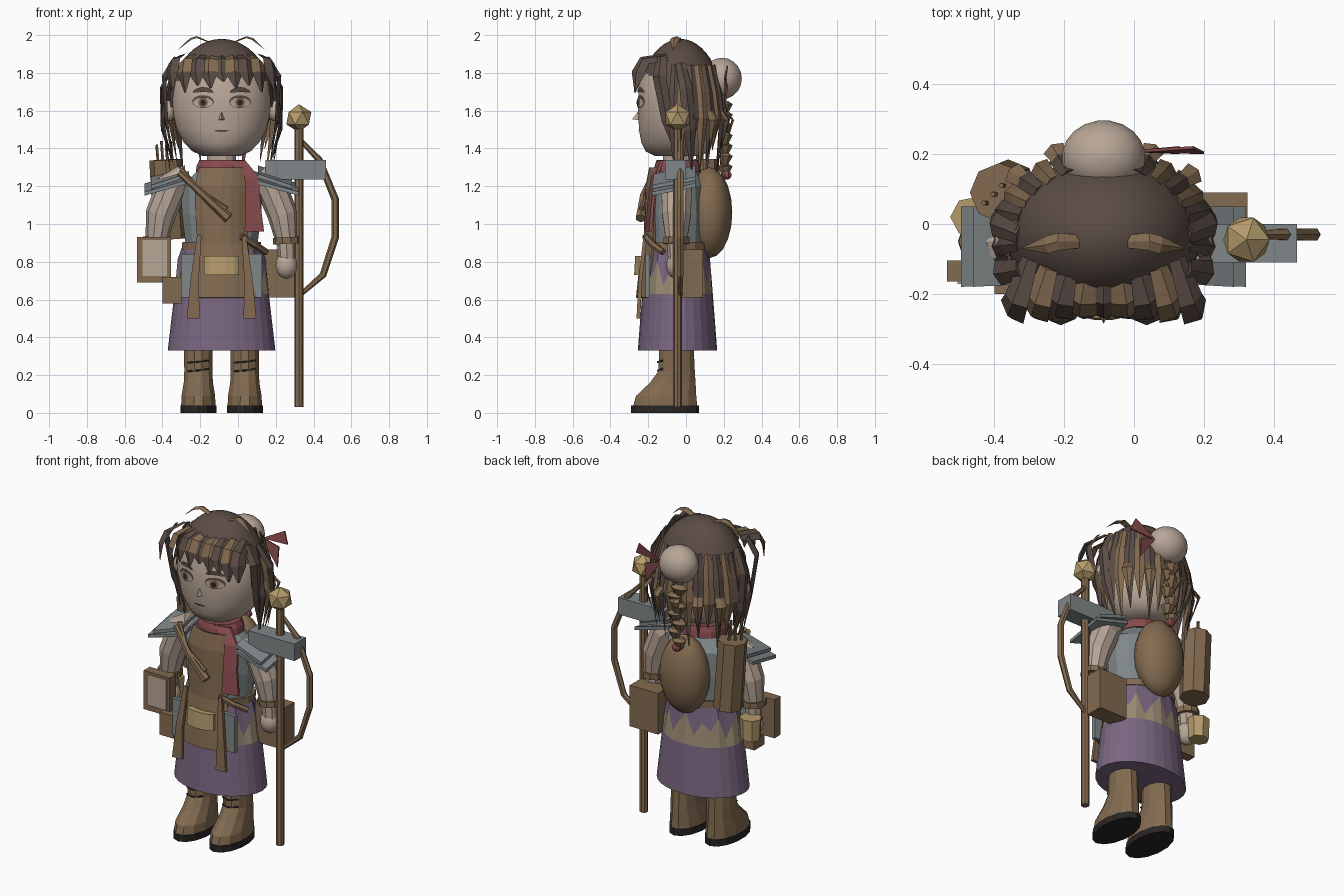
import bpy, bmesh, math
from mathutils import Vector, Matrix

if "Cube" in bpy.data.objects:
    bpy.data.objects.remove(bpy.data.objects["Cube"])

CX, CY = -0.087, -0.045          # body axis
def material(name, c):
    m = bpy.data.materials.new(name)
    m.diffuse_color = (*c, 1)
    m.use_nodes = True
    m.node_tree.nodes["Principled BSDF"].inputs["Base Color"].default_value = m.diffuse_color
    return m
SKIN = material("skin", (0.48, 0.38, 0.31))
HAIR = material("dark_hair", (0.105, 0.073, 0.060))
LEATHER = material("leather", (0.225, 0.145, 0.080))
GOLD = material("gold", (0.46, 0.33, 0.15))
METAL = material("grey_metal", (0.215, 0.245, 0.25))
PURPLE = material("purple_cloth", (0.195, 0.135, 0.220))
RED = material("red_cloth", (0.25, 0.072, 0.076))
BLACK = material("black", (0.022, 0.018, 0.018))
CREAM = material("cream_cloth", (0.32, 0.255, 0.17))

def build(name, verts, faces, mat, smooth=False, mat2=None, rule=None):
    me = bpy.data.meshes.new(name)
    me.from_pydata([tuple(v) for v in verts], [], faces)
    bm = bmesh.new(); bm.from_mesh(me)
    bmesh.ops.recalc_face_normals(bm, faces=bm.faces)
    bm.to_mesh(me); bm.free()
    me.materials.append(mat)
    if mat2:
        me.materials.append(mat2)
    for p in me.polygons:
        p.use_smooth = smooth
        if rule and rule(p.center):
            p.material_index = 1
    ob = bpy.data.objects.new(name, me)
    bpy.context.collection.objects.link(ob)
    return ob

def skin_rings(name, rings, mat, **kw):
    n = len(rings[0])
    verts = [v for r in rings for v in r]
    faces = [(i*n+j, i*n+(j+1) % n, (i+1)*n+(j+1) % n, (i+1)*n+j)
             for i in range(len(rings)-1) for j in range(n)]
    faces += [tuple(range(n)), tuple(range(len(verts)-n, len(verts)))]
    return build(name, verts, faces, mat, **kw)

def loft(name, rows, n, mat, **kw):
    """rows: (cx, cy, z, rx, ry)"""
    return skin_rings(name, [[(x+a*math.cos(2*math.pi*(j+.5)/n), y+b*math.sin(2*math.pi*(j+.5)/n), z)
                              for j in range(n)] for x, y, z, a, b in rows], mat, **kw)

def tube(name, pts, radii, mat, n=6, **kw):
    pts = [Vector(p) for p in pts]
    if not isinstance(radii, (list, tuple)):
        radii = [radii]*len(pts)
    rings = []
    for i, p in enumerate(pts):
        t = (pts[min(i+1, len(pts)-1)]-pts[max(i-1, 0)]).normalized()
        s = t.cross(Vector((0, 1, 0))).normalized()
        u = s.cross(t)
        rings.append([p+radii[i]*(s*math.cos(2*math.pi*j/n)+u*math.sin(2*math.pi*j/n)) for j in range(n)])
    return skin_rings(name, rings, mat, **kw)

def box(name, lo, hi, mat):
    sq = [(lo[0], lo[1]), (hi[0], lo[1]), (hi[0], hi[1]), (lo[0], hi[1])]
    return skin_rings(name, [[(x, y, z) for x, y in sq] for z in (lo[2], hi[2])], mat)

def ball(name, c, r, mat, seg=16, smooth=True):
    rows = [(c[0], c[1], c[2]-r[2]*math.cos(math.pi*i/10), r[0]*max(math.sin(math.pi*i/10), .01),
             r[1]*max(math.sin(math.pi*i/10), .01)) for i in range(11)]
    return loft(name, rows, seg, mat, smooth=smooth)

def lock(name, pts, widths, mat, **kw):
    """ridged strand of hair, one width per point"""
    pts = [Vector(p) for p in pts]
    rings = []
    for i, p in enumerate(pts):
        t = (pts[min(i+1, len(pts)-1)]-pts[max(i-1, 0)]).normalized()
        o = (p-Vector((CX, CY, min(p.z, 1.65)))).normalized()
        s = t.cross(o).normalized()
        k = widths[i]/2
        rings.append([p-s*k, p+o*k*.4, p+s*k])
    return skin_rings(name, rings, mat, **kw)

def mx(x, side):                 # mirror about the body axis, side=-1 keeps the value
    return x if side < 0 else 2*CX-x

# boots and legs
for x in (-0.21, 0.036):
    loft("boot_sole", [(x, -.11, 0, .098, .18), (x, -.11, .04, .098, .18)], 14, BLACK)
    loft("boot", [(x, -.11, .04, .094, .175), (x, -.105, .09, .092, .165), (x, -.07, .16, .08, .125),
                  (x, -.05, .22, .077, .10), (x, -.05, .33, .078, .095)], 12, LEATHER)
    loft("leg", [(x, -.05, .32, .065, .08), (x, -.05, .6, .07, .08)], 10, METAL)
    for z in (.22, .265):
        tube("boot_lace", [(x-.055, -.125, z), (x, -.15, z+.004), (x+.055, -.125, z+.012)], .005, BLACK, 5)

# skirt with a jagged cream band
N = 28
def ring(z, a, b, zig=0):
    return [(CX+a*math.cos(2*math.pi*j/N), CY+b*math.sin(2*math.pi*j/N), z+zig*((1, -.8, .4, -.3, .8, -1, .1)[j % 7]))
            for j in range(N)]
skin_rings("skirt", [ring(.33, .285, .21), ring(.63, .25, .187), ring(.745, .232, .172, .07), ring(.89, .205, .155)],
           PURPLE, mat2=CREAM, rule=lambda c: .62 < c.z < .75)
loft("belt", [(CX, CY, .865, .214, .165), (CX, CY, .905, .212, .165)], 16, LEATHER)

# torso, neck and scarf
loft("vest", [(CX, CY, .89, .195, .15), (CX, CY, 1.05, .215, .16), (CX, CY, 1.2, .22, .15), (CX, CY, 1.29, .12, .10)], 14, METAL)
loft("neck", [(CX, CY, 1.25, .08, .08), (CX, CY, 1.42, .08, .08)], 12, SKIN)
loft("scarf", [(CX, CY, 1.275, .14, .125), (CX, CY, 1.31, .135, .12), (CX, CY, 1.34, .12, .11)], 14, RED)
tail = [(-.06, .04, -.155, 1.335), (.035, .11, -.185, 1.25), (.04, .12, -.205, 1.1), (.035, .138, -.215, .96)]
skin_rings("scarf_tail", [[(a, y, z), (b, y+.02, z), (b, y+.035, z), (a, y+.015, z)] for a, b, y, z in tail], RED)

# curved apron with clasp and hanging straps
rows = [(-.205, .055, -.195, 1.30), (-.23, .06, -.215, 1.2), (-.225, .05, -.22, 1.05), (-.215, .05, -.225, .9),
        (-.235, .075, -.25, .75), (-.255, .10, -.265, .61)]
cols = 6
av = [(a+(b-a)*j/cols, y+.05*(2*j/cols-1)**2, z) for a, b, y, z in rows for j in range(cols+1)]
af = [(i*(cols+1)+j, i*(cols+1)+j+1, (i+1)*(cols+1)+j+1, (i+1)*(cols+1)+j)
      for i in range(len(rows)-1) for j in range(cols)]
apron = build("apron", av, af, LEATHER)
apron.modifiers.new("thickness", 'SOLIDIFY').thickness = .015
loft("clasp", [(CX, -.24, .73, .095, .036), (CX, -.24, .83, .095, .03)], 12, GOLD)
for s in (-1, 1):
    pts = [(mx(-.205, s), -.225, .94), (mx(-.23, s), -.252, .7), (mx(-.237, s), -.262, .5)]
    skin_rings("hanging_strap", [[(x-w, y, z), (x+w, y, z), (x+w, y+.02, z), (x-w, y+.02, z)]
                                 for (x, y, z), w in zip(pts, (.012, .022, .034))], LEATHER)
    a, b = sorted((mx(-.302, s), mx(-.215, s)))
    box("hip_plate", (a, -.215, .61), (b, -.19, .84), METAL)
tube("dagger_sheath", [(-.31, -.17, 1.27), (-.18, -.225, 1.15), (-.05, -.24, 1.03)], [.016, .02, .028], LEATHER)
tube("chest_strap", [(-.30, -.15, 1.29), (-.2, -.215, 1.17), (-.06, -.235, 1.08)], .013, LEATHER)
tube("hip_strap", [(.02, -.215, .935), (.09, -.175, .89), (.15, -.12, .85)], .018, LEATHER)

# arms and shoulder plates
for s in (-1, 1):
    P = lambda x, y, z: (mx(x, s), y, z)
    tube("sleeve", [P(-.28, -.05, 1.26), P(-.35, -.05, 1.2), P(-.41, -.05, 1.05), P(-.43, -.05, .92)],
         [.06, .085, .08, .06], SKIN, 10)
    tube("cuff", [P(-.43, -.05, .93), P(-.432, -.05, .895)], .072, LEATHER, 10)
    tube("forearm", [P(-.43, -.05, .9), P(-.435, -.05, .8)], [.05, .045], SKIN, 8)
    ball("hand", P(-.43, -.05, .78), (.06, .055, .07), SKIN, 10)
    for k in range(2):
        x = [P(-.28+.02*k, 0, 0)[0], P(-.46-.035*k, 0, 0)[0]]
        z = [1.31-.03*k, 1.25-.035*k]
        skin_rings("shoulder_plate", [[(x[i], -.17-.01*i, z[i]-.045), (x[i], .05, z[i]), (x[i], .05, z[i]-.02),
                                       (x[i], -.17-.01*i, z[i]-.065)] for i in range(2)], METAL)

# gear carried on the body
box("book_cover", (-.535, -.165, .69), (-.355, -.105, .93), LEATHER)
box("book_panel", (-.505, -.172, .725), (-.375, -.164, .915), SKIN)
box("hip_box", (-.40, -.20, .58), (-.30, -.10, .72), LEATHER)
loft("gold_cup", [(-.46, .02, .72, .06, .055), (-.46, .02, .85, .066, .06)], 7, GOLD)
box("satchel", (.13, -.02, .61), (.325, .09, .865), LEATHER)
tube("quiver", [(-.36, .10, .92), (-.385, .09, 1.34)], .085, LEATHER, 8)
for k in range(4):
    x, y = -.42+.025*k, .06+.025*(k % 3)
    tube("arrow", [(x, y, 1.3), (x-.01, y, 1.42+.02*(k % 2))], .008, LEATHER, 5)
ball("backpack", (-.08, .125, 1.06), (.155, .12, .24), LEATHER, 18)
box("grey_block", (.145, -.11, 1.235), (.467, .0, 1.34), METAL)

# staff and bow
tube("staff", [(.322, -.045, .03), (.322, -.045, 1.52)], .024, LEATHER, 8)
bm = bmesh.new()
bmesh.ops.create_icosphere(bm, subdivisions=1, radius=.074, matrix=Matrix.Translation((.322, -.045, 1.56)))
me = bpy.data.meshes.new("staff_head"); bm.to_mesh(me); bm.free()
me.materials.append(GOLD)
bpy.context.collection.objects.link(bpy.data.objects.new("staff_head", me))
tube("bow", [(.335, -.03, 1.44), (.43, -.03, 1.34), (.515, -.03, 1.13), (.515, -.03, .93), (.45, -.03, .73), (.335, -.03, .63)],
     [.012, .018, .02, .02, .018, .012], LEATHER)

# head and face plates
HEAD = [(1.36, .10, .12), (1.385, .155, .17), (1.43, .2, .193), (1.5, .238, .205), (1.6, .262, .21), (1.75, .255, .207), (1.88, .17, .14), (1.94, .06, .05)]
loft("head", [(CX, CY, z, a, b) for z, a, b in HEAD], 28, SKIN, smooth=True)
def on_face(x, z, off):
    for (z0, a0, b0), (z1, a1, b1) in zip(HEAD, HEAD[1:]):
        if z0 <= z <= z1:
            t = (z-z0)/(z1-z0)
            a, b = a0+(a1-a0)*t, b0+(b1-b0)*t
            return (x, CY-b*math.sqrt(max(0, 1-((x-CX)/a)**2))-off, z)
def disc(name, x, z, rx, rz, off, mat, arc=0):
    rim = [on_face(x+rx*math.cos(k*math.pi/8), z+rz*math.sin(k*math.pi/8)+arc*(1-math.cos(k*math.pi/8)**2), off) for k in range(16)]
    build(name, [on_face(x, z+arc, off)]+rim, [(0, 1+(k+1) % 16, 1+k) for k in range(16)], mat)
for s in (-1, 1):
    x = mx(-.185, s)
    disc("eye_outline", x, 1.648, .058, .034, .006, HAIR)
    disc("eye_white", x, 1.642, .052, .027, .010, SKIN)
    disc("iris", x, 1.643, .026, .028, .014, LEATHER)
    disc("pupil", x, 1.643, .015, .017, .018, BLACK)
    disc("eyebrow", x, 1.698, .055, .013, .008, HAIR, .014)
    ball("ear", (mx(-.365, s), -.05, 1.6), (.035, .045, .055), SKIN, 10)
disc("mouth", CX, 1.495, .038, .006, .006, HAIR, -.003)
build("nose", [(CX, -.25, 1.60), (CX-.018, -.25, 1.55), (CX+.018, -.25, 1.55), (CX, -.285, 1.555)],
      [(0, 1, 3), (0, 3, 2), (1, 2, 3), (0, 2, 1)], SKIN)

# hair cap, open over the face
bm = bmesh.new()
bmesh.ops.create_uvsphere(bm, u_segments=32, v_segments=24, radius=1,
                          matrix=Matrix.Translation((CX, -.03, 1.62)) @ Matrix.Diagonal((.28, .225, .36, 1)))
drop = [f for f in bm.faces if f.calc_center_median().z < 1.61 or
        (f.calc_center_median().y < -.11 and f.calc_center_median().z < 1.755)]
bmesh.ops.delete(bm, geom=drop, context='FACES')
for f in bm.faces:
    f.smooth = True
me = bpy.data.meshes.new("hair_cap"); bm.to_mesh(me); bm.free()
me.materials.append(HAIR)
bpy.context.collection.objects.link(bpy.data.objects.new("hair_cap", me))

# fringe strands, lighter near the crown on every other one
for i in range(9):
    u = i/4-1
    lock("fringe_lock", [(CX+.21*u, -.10-.06*(1-u*u), 1.885), (CX+.25*u, -.22, 1.865), (CX+.262*u, -.252, 1.80),
                         (CX+.27*u+.01, -.27, 1.755-.045*abs(u)-.025*(i % 2))], (.06, .085, .095, .012),
         HAIR, mat2=LEATHER, rule=(lambda c: c.z > 1.80) if i % 2 else None)
# strands hanging around the sides and back
for i in range(17):
    a = math.radians(-8+196*i/16)
    c, s = math.cos(a), math.sin(a)
    tip = 1.27+.06*(i % 3)
    lock("hanging_lock", [(CX+c*r*.275, -.03+s*r*.215, z) for r, z in
                          ((.90, 1.84), (1.05, 1.7), (1.13, 1.56), (.98, tip))], (.04, .055, .065, .004),
         LEATHER if i % 2 else HAIR)
    if 2 < i < 14 and i % 2 == 0:
        lock("flared_lock", [(CX+c*r*.275, -.03+s*r*.215, z) for r, z in
                             ((.99, 1.64), (1.26, 1.55), (1.1, 1.4))], (.03, .065, .003), LEATHER)
# front side strands and crown wisps
for s in (-1, 1):
    P = lambda x, y, z: (mx(x, s), y, z)
    lock("side_lock", [P(-.33, -.13, 1.88), P(-.39, -.14, 1.78), P(-.375, -.10, 1.55), P(-.34, -.02, 1.3)],
         (.06, .075, .06, .004), HAIR)
    lock("rear_side_lock", [P(-.33, -.03, 1.85), P(-.40, 0, 1.72), P(-.395, .02, 1.5), P(-.33, .03, 1.28)],
         (.05, .07, .07, .004), HAIR)
    lock("crown_wisp", [P(-.14, -.05, 1.955), P(-.215, -.05, 1.985), P(-.25, -.06, 1.975), P(-.32, -.07, 1.92)],
         (.035, .05, .05, .003), LEATHER)

# bun, ribbon and braid
ball("hair_bun", (CX, .19, 1.77), (.12, .107, .11), SKIN, 20)
for pts in ([(.02, .205, 1.76), (.17, .215, 1.84), (.2, .2, 1.77)], [(.02, .205, 1.765), (.13, .215, 1.73), (.13, .2, 1.61)]):
    build("ribbon", pts+[(x, y+.008, z) for x, y, z in pts],
          [(0, 1, 2), (3, 5, 4), (0, 3, 4, 1), (1, 4, 5, 2), (2, 5, 3, 0)], RED)
for k in range(7):
    z = 1.65-.055*k
    x = CX+(.015 if k % 2 else -.015)
    loft("braid_knot", [(x, .205, z-.065, .02, .017), (x, .21, z-.015, .056-.002*k, .038), (x, .205, z, .025, .02)], 7, LEATHER)
ball("braid_tie", (CX, .215, 1.26), (.03, .028, .025), RED, 8, False)
